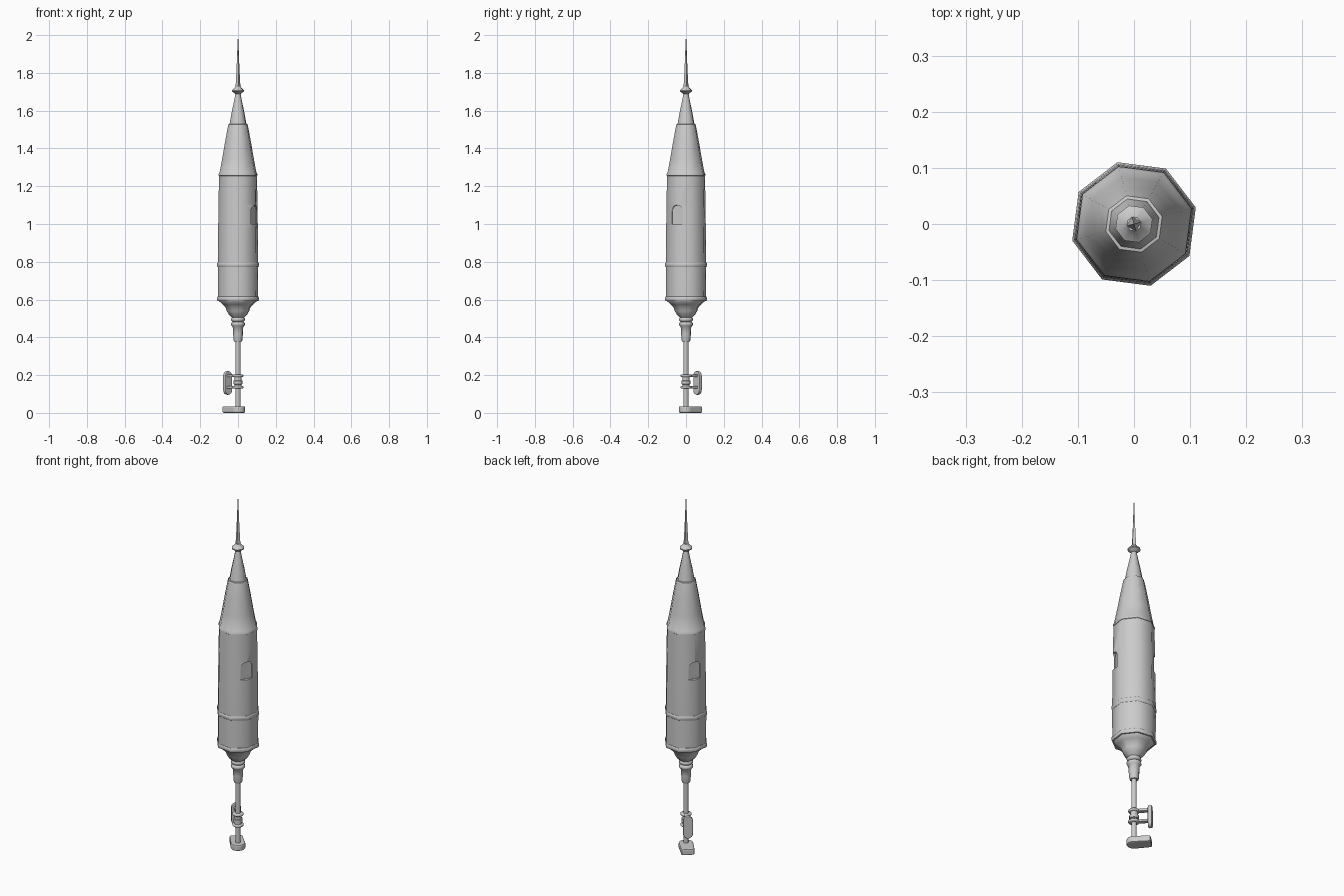
import bpy, bmesh
from math import radians, pi, cos, sin
from mathutils import Matrix

if "Cube" in bpy.data.objects:
    bpy.data.objects.remove(bpy.data.objects["Cube"])

TWIST = radians(15)      # rotation of the eight-sided sections
ARM = radians(132)       # direction of the foot and the grip


def finish(bm, name, angle=50):
    bmesh.ops.recalc_face_normals(bm, faces=bm.faces)
    me = bpy.data.meshes.new(name)
    bm.to_mesh(me)
    bm.free()
    ob = bpy.data.objects.new(name, me)
    bpy.context.collection.objects.link(ob)
    shade(ob, angle)
    return ob


def shade(ob, angle):
    bpy.ops.object.select_all(action='DESELECT')
    ob.select_set(True)
    bpy.context.view_layer.objects.active = ob
    bpy.ops.object.shade_smooth_by_angle(angle=radians(angle))


def apply_all(ob):
    bpy.context.view_layer.objects.active = ob
    for m in list(ob.modifiers):
        bpy.ops.object.modifier_apply(modifier=m.name)


def lathe(name, profile, sides=8, angle=50):
    """Turn a (radius, z) profile into a closed solid."""
    bm = bmesh.new()
    rings = [[bm.verts.new((r * cos(TWIST + 2 * pi * i / sides),
                            r * sin(TWIST + 2 * pi * i / sides), z))
              for i in range(sides)] for r, z in profile]
    for a, b in zip(rings, rings[1:]):
        for i in range(sides):
            j = (i + 1) % sides
            bm.faces.new((a[i], a[j], b[j], b[i]))
    bm.faces.new(rings[0][::-1])
    bm.faces.new(rings[-1])
    return finish(bm, name, angle)


def prism(name, outline, depth, matrix, bevel=0.0):
    """Extrude a flat outline along local z, then place it."""
    bm = bmesh.new()
    f = bm.faces.new([bm.verts.new((x, y, 0)) for x, y in outline])
    ext = bmesh.ops.extrude_face_region(bm, geom=[f])
    for v in ext['geom']:
        if isinstance(v, bmesh.types.BMVert):
            v.co.z += depth
    bm.transform(matrix)
    ob = finish(bm, name, 35)
    if bevel:
        m = ob.modifiers.new('bevel', 'BEVEL')
        m.width, m.segments, m.limit_method = bevel, 2, 'ANGLE'
        m.angle_limit = radians(50)
        apply_all(ob)
        shade(ob, 35)
    return ob


def facing(direction, distance, z):
    """Local x sideways, y up, z outwards along the direction."""
    basis = Matrix(((0, 0, 1, 0), (1, 0, 0, 0), (0, 1, 0, 0), (0, 0, 0, 1)))
    return (Matrix.Rotation(direction, 4, 'Z')
            @ Matrix.Translation((distance, 0, z)) @ basis)


def arc(r, a0, a1, n, cx=0, cy=0):
    return [(cx + r * cos(radians(a0 + (a1 - a0) * i / n)),
             cy + r * sin(radians(a0 + (a1 - a0) * i / n))) for i in range(n + 1)]


# Main body, with two arched recesses cut across opposite corners
body = lathe('body', [(0.110, 0.612), (0.111, 0.78), (0.109, 0.95), (0.107, 1.1), (0.104, 1.258)])
for k in range(2):
    arch = [(-0.033, 0), (0.033, 0)] + arc(0.033, 0, 180, 10, 0, 0.067)
    cutter = prism('recess_cutter', arch, 0.1, facing(radians(-28) + k * pi, 0.09, 1.0))
    m = body.modifiers.new('recess', 'BOOLEAN')
    m.object, m.operation, m.solver = cutter, 'DIFFERENCE', 'EXACT'
    apply_all(body)
    bpy.data.objects.remove(cutter)
shade(body, 50)

# Bands around the body
for name, z0, z1 in (('lower_band', 0.592, 0.615), ('upper_band', 0.772, 0.796)):
    lathe(name, [(0.111, z0), (0.114, z0 + 0.004), (0.114, z1 - 0.004), (0.111, z1)])

# Tapered roof, upper cone, collar and spire
lathe('roof', [(0.098, 1.25), (0.106, 1.256), (0.106, 1.264), (0.101, 1.272), (0.086, 1.35),
               (0.070, 1.44), (0.055, 1.518), (0.052, 1.528), (0.045, 1.53)])
lathe('upper_cone', [(0.047, 1.525), (0.036, 1.585), (0.024, 1.64), (0.013, 1.695)])
lathe('collar', [(0.013, 1.688), (0.022, 1.694), (0.034, 1.703), (0.034, 1.708),
                 (0.022, 1.717), (0.013, 1.73)])
lathe('spire', [(0.014, 1.715), (0.008, 1.82), (0.004, 1.92), (0.0005, 2.0)], sides=4)

# Flared underside and socket
lathe('flared_base', [(0.030, 0.50), (0.036, 0.508), (0.050, 0.520), (0.062, 0.540),
                      (0.070, 0.562), (0.084, 0.574), (0.111, 0.598), (0.111, 0.614)])
lathe('socket', [(0.022, 0.378), (0.024, 0.385), (0.027, 0.42), (0.029, 0.455), (0.036, 0.462),
                 (0.039, 0.470), (0.036, 0.478), (0.029, 0.482), (0.036, 0.487),
                 (0.039, 0.494), (0.036, 0.502), (0.030, 0.506)])

# Pole
lathe('pole', [(0.0135, 0.02), (0.0135, 0.385)], sides=12)

# Foot plate: round in front, flat at the back
foot = [(0.088, -0.034), (0.088, 0.034)] + arc(0.038, 80, 280, 14)
prism('foot', foot, 0.035, Matrix.Rotation(ARM, 4, 'Z'), 0.007)

# Clamp sleeve, with flanges and arms that hold the grip
lathe('clamp_sleeve', [(0.019, 0.13), (0.019, 0.15), (0.024, 0.152), (0.024, 0.17),
                       (0.019, 0.172), (0.019, 0.2)], sides=12, angle=35)
for side, z in (('lower', 0.129), ('upper', 0.19)):
    lathe(side + '_flange', [(0.026, z), (0.029, z + 0.003), (0.029, z + 0.01),
                             (0.026, z + 0.013)], sides=12)
    prism(side + '_arm', [(0, -0.012), (0.077, -0.012), (0.077, 0.012), (0, 0.012)], 0.013,
          Matrix.Translation((0, 0, z)) @ Matrix.Rotation(ARM, 4, 'Z'), 0.002)

# Grip plate with rounded ends
grip = arc(0.025, 0, 180, 10, 0, 0.1) + arc(0.025, 180, 360, 10, 0, 0.025)
prism('grip_plate', grip, 0.02, facing(ARM, 0.072, 0.096), 0.004)
